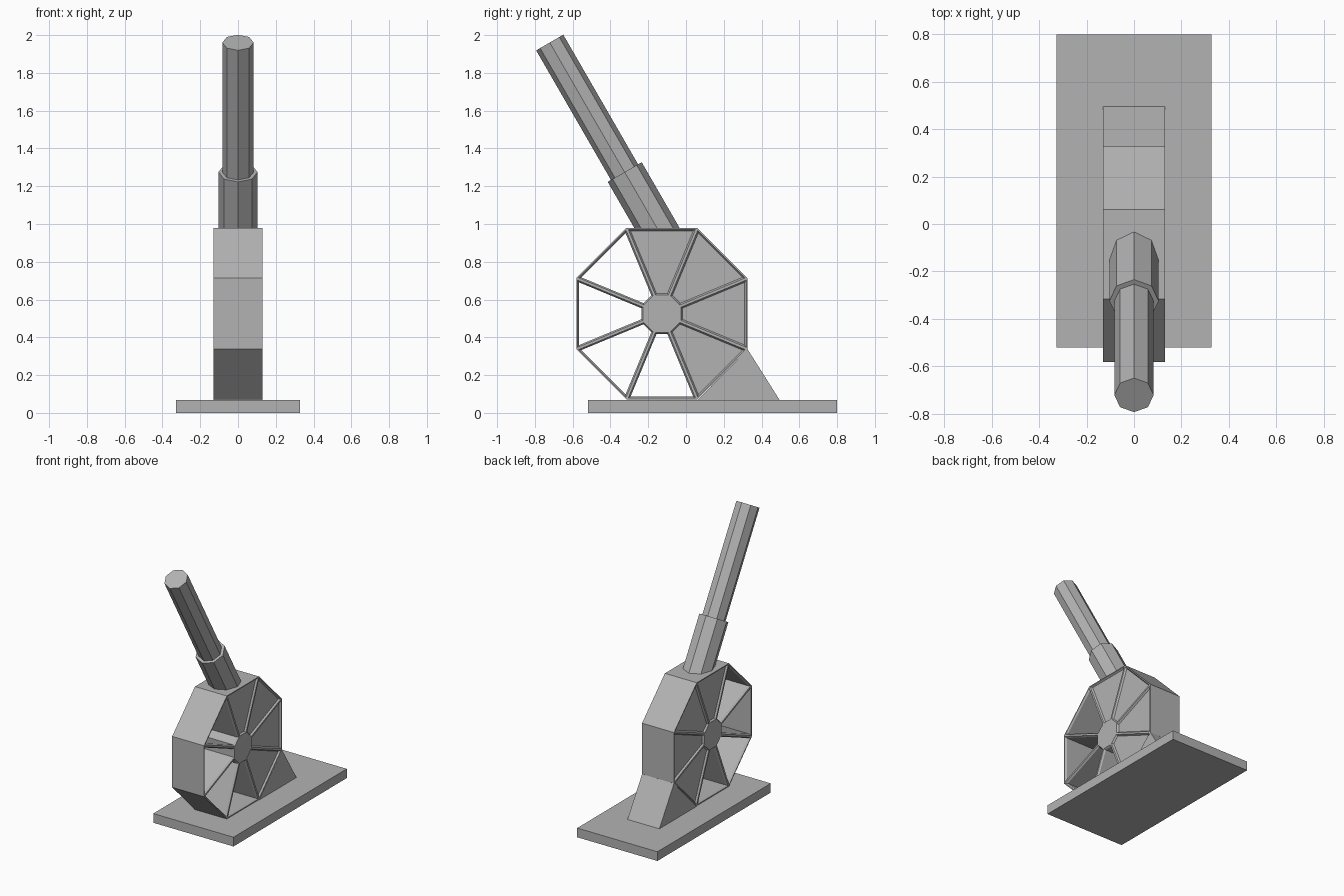
import bpy, bmesh
from math import sin, cos, tan, radians, pi
from mathutils import Vector, Matrix

if "Cube" in bpy.data.objects:
    bpy.data.objects.remove(bpy.data.objects["Cube"])

CY, CZ = -0.1275, 0.525      # wheel centre
APO = 0.4535                 # wheel apothem
HALF_W = 0.13                # half width in x
RECESS = 0.012
T = tan(pi / 8)

grey = bpy.data.materials.new("dark_grey")
grey.diffuse_color = (0.45, 0.45, 0.45, 1)
grey.use_nodes = True
grey.node_tree.nodes["Principled BSDF"].inputs["Base Color"].default_value = grey.diffuse_color


def add_loft(bm, rings):
    """Closed solid through (x, outline) rings, outlines in (y, z)."""
    loops = [[bm.verts.new((x, y, z)) for y, z in pts] for x, pts in rings]
    bm.faces.new(loops[0])
    bm.faces.new(loops[-1][::-1])
    n = len(loops[0])
    for a, b in zip(loops, loops[1:]):
        for i in range(n):
            j = (i + 1) % n
            bm.faces.new((a[i], b[i], b[j], a[j]))


def make_object(name, bm):
    bmesh.ops.recalc_face_normals(bm, faces=bm.faces)
    me = bpy.data.meshes.new(name)
    bm.to_mesh(me)
    bm.free()
    me.materials.append(grey)
    ob = bpy.data.objects.new(name, me)
    bpy.context.collection.objects.link(ob)
    return ob


def prism(name, pts, half):
    bm = bmesh.new()
    add_loft(bm, [(-half, pts), (half, pts)])
    return make_object(name, bm)


def sector(angle, grow=0.0):
    """Outline of the gap between two spokes, rim and hub."""
    inner, outer, spoke = 0.108 - grow, APO - 0.015 + grow, 0.0145 - grow
    pts = []
    for d, s in ((inner, -1), (outer, -1), (outer, 1), (inner, 1)):
        w = s * (d * T - spoke / cos(pi / 8))
        pts.append((CY + d * cos(angle) - w * sin(angle),
                    CZ + d * sin(angle) + w * cos(angle)))
    return pts


def barrel(name, radius, start, end):
    """Eight-sided tube between two (y, z) points."""
    p, q = Vector((0, *start)), Vector((0, *end))
    tilt = Matrix.Rotation(radians(30), 4, 'X')
    bm = bmesh.new()
    bmesh.ops.create_cone(bm, cap_ends=True, segments=8, radius1=radius,
                          radius2=radius, depth=(q - p).length,
                          matrix=Matrix.Translation((p + q) / 2) @ tilt)
    return make_object(name, bm)


# Base plate
prism("base_plate", [(-0.52, 0), (0.8, 0), (0.8, 0.068), (-0.52, 0.068)], 0.327)

# Octagonal wheel housing
R = APO / cos(pi / 8)
octagon = [(CY + R * cos(pi / 8 + k * pi / 4), CZ + R * sin(pi / 8 + k * pi / 4))
           for k in range(8)]
wheel = prism("wheel_housing", octagon, HALF_W)

# Sectors with bevelled mouths: the front ones open right through, the rest recessed
bm = bmesh.new()
for k in range(8):
    deep, mouth = sector(k * pi / 4), sector(k * pi / 4, 0.008)
    inside = HALF_W - RECESS
    right = [(inside, deep), (HALF_W, mouth), (0.3, mouth)]
    left = [(-x, pts) for x, pts in reversed(right)]
    if 3 <= k <= 6:
        add_loft(bm, left + right)
    else:
        add_loft(bm, left)
        add_loft(bm, right)
cutter = make_object("sector_cutter", bm)
cutter.hide_render = True
mod = wheel.modifiers.new("sectors", 'BOOLEAN')
mod.operation = 'DIFFERENCE'
mod.solver = 'EXACT'
mod.object = cutter
bpy.context.view_layer.objects.active = wheel
bpy.ops.object.modifier_apply(modifier=mod.name)
bpy.data.objects.remove(cutter)

# Rear support wedge
prism("rear_support", [(0.06, 0.066), (0.497, 0.066), (0.326, 0.337)], HALF_W)

# Two-stage barrel tilted 30 degrees forward
top = (-0.3245, 1.275)
barrel("barrel_sleeve", 0.104, (top[0] + 0.225, top[1] - 0.39), top)
barrel("barrel_tube", 0.083, (top[0] + 0.05, top[1] - 0.0866), (-0.7225, 1.96))
